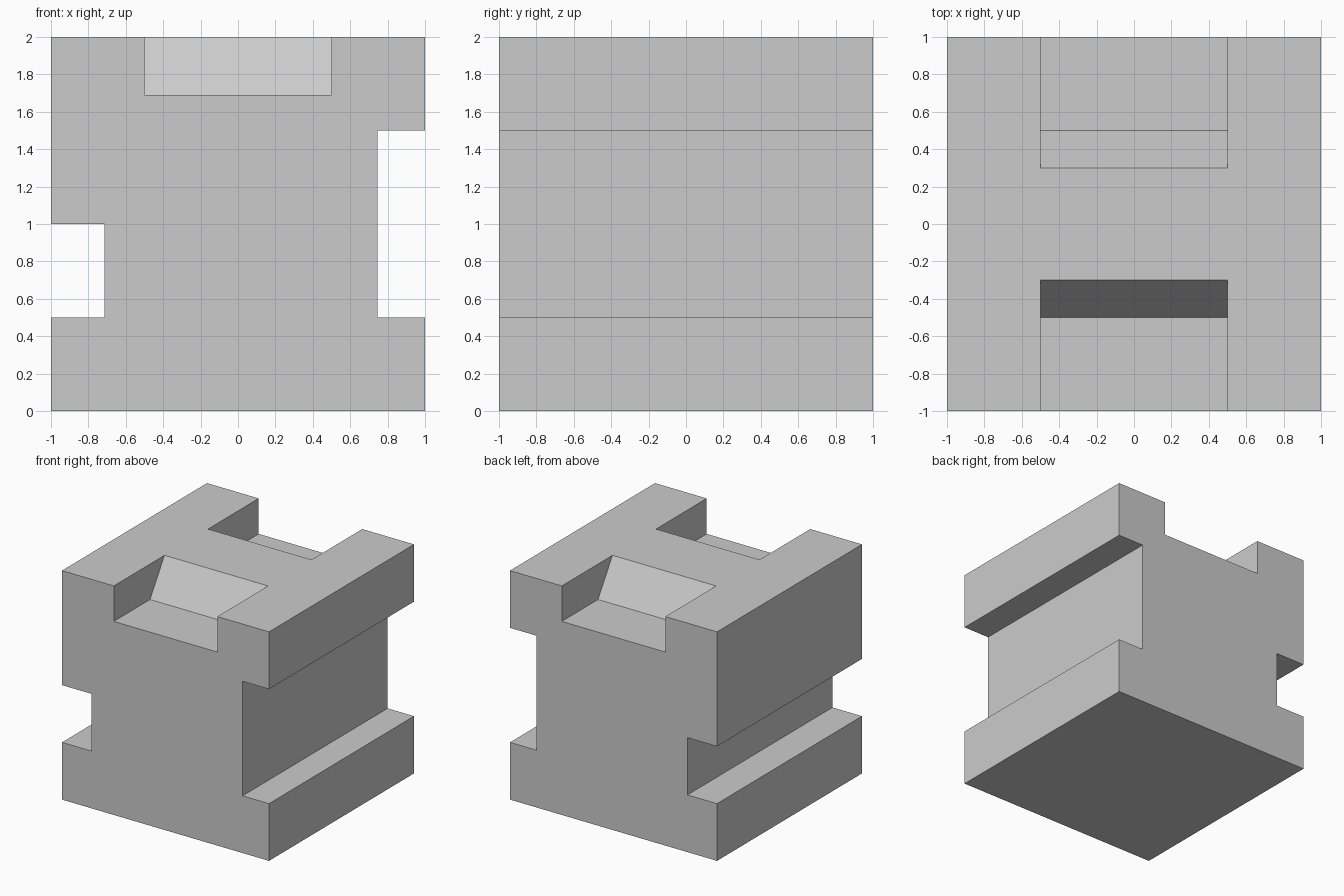
import bpy
import bmesh
from mathutils import Vector

if "Cube" in bpy.data.objects:
    bpy.data.objects.remove(bpy.data.objects["Cube"])


def prism(name, points, sweep):
    """Extrude a closed planar profile along a vector."""
    bm = bmesh.new()
    face = bm.faces.new([bm.verts.new(p) for p in points])
    ext = bmesh.ops.extrude_face_region(bm, geom=[face], use_keep_orig=True)
    verts = [g for g in ext["geom"] if isinstance(g, bmesh.types.BMVert)]
    bmesh.ops.translate(bm, verts=verts, vec=Vector(sweep))
    bmesh.ops.recalc_face_normals(bm, faces=bm.faces)
    mesh = bpy.data.meshes.new(name)
    bm.to_mesh(mesh)
    bm.free()
    obj = bpy.data.objects.new(name, mesh)
    bpy.context.collection.objects.link(obj)
    return obj


# Block with a tall slot on the right and a short slot on the left
outline = [(-1, 0), (1, 0), (1, 0.5), (0.745, 0.5), (0.745, 1.5), (1, 1.5),
           (1, 2), (-1, 2), (-1, 1), (-0.715, 1), (-0.715, 0.5), (-1, 0.5)]
block = prism("slotted_block", [(x, -1, z) for x, z in outline], (0, 2, 0))

# Sloped top notches, mirrored front and back
notch = [(1.2, 1.69), (0.5, 1.69), (0.3, 2.0), (0.1, 2.31), (1.2, 2.31)]
bpy.context.view_layer.objects.active = block
for side, label in ((-1, "front"), (1, "back")):
    cutter = prism(label + "_notch_cutter",
                   [(-0.5, side * y, z) for y, z in notch], (1, 0, 0))
    cutter.hide_render = True
    mod = block.modifiers.new(label + "_notch", 'BOOLEAN')
    mod.operation = 'DIFFERENCE'
    mod.solver = 'EXACT'
    mod.object = cutter
    bpy.ops.object.modifier_apply(modifier=mod.name)
    bpy.data.objects.remove(cutter)
